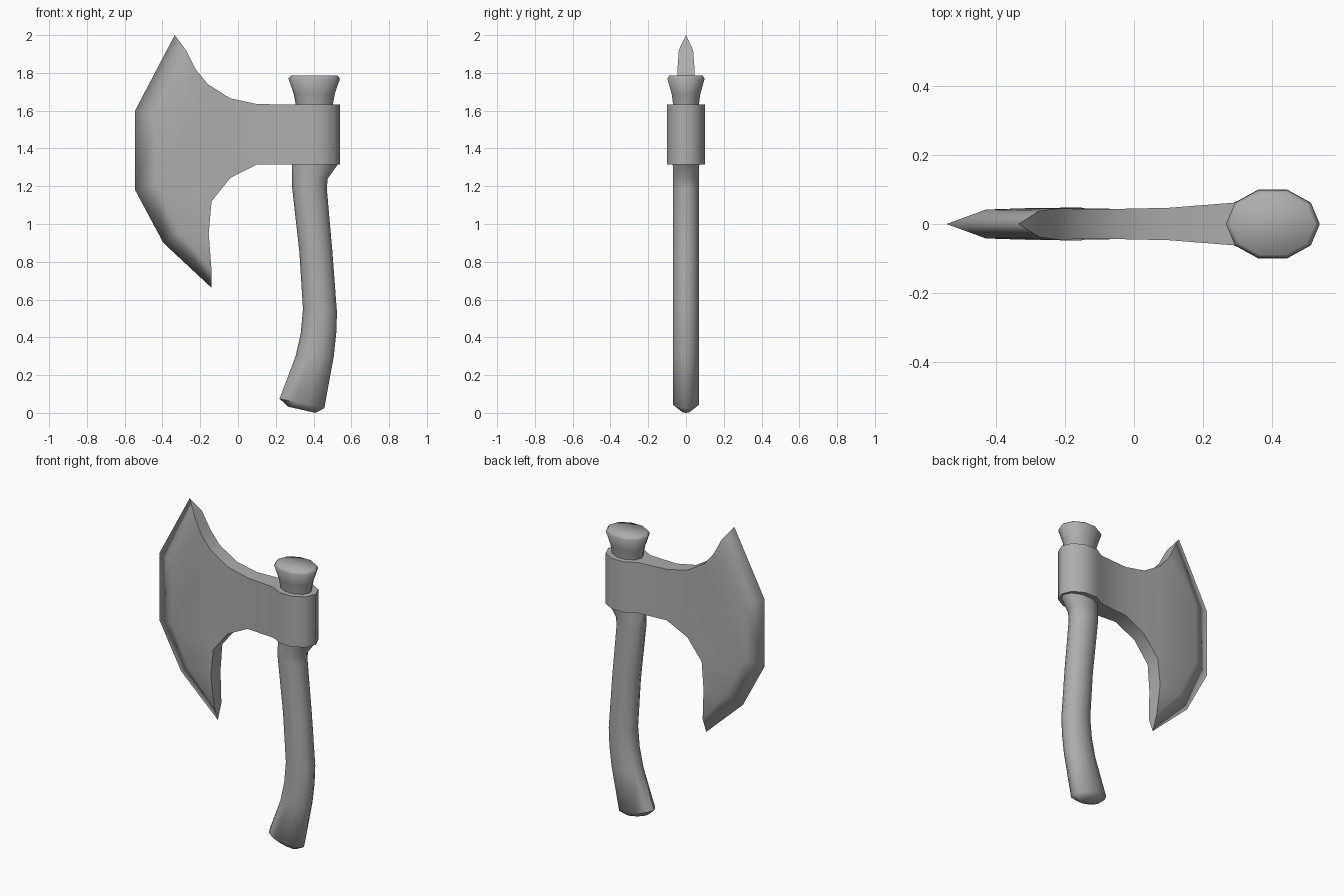
import bpy, bmesh
from math import cos, sin, tau, radians

if "Cube" in bpy.data.objects:
    bpy.data.objects.remove(bpy.data.objects["Cube"])

SIDES = 10
grey = bpy.data.materials.new("dark_grey")
grey.diffuse_color = (0.42, 0.42, 0.42, 1)
grey.use_nodes = True
grey.node_tree.nodes["Principled BSDF"].inputs["Base Color"].default_value = grey.diffuse_color


def finish(name, bm, angle, soft=()):
    """Smooth shading; edges over the angle stay sharp unless both ends are soft."""
    bmesh.ops.recalc_face_normals(bm, faces=bm.faces)
    for f in bm.faces:
        f.smooth = True
    for e in bm.edges:
        blunt = e.calc_face_angle(0) < radians(angle)
        e.smooth = blunt or all(v in soft for v in e.verts)
    mesh = bpy.data.meshes.new(name)
    bm.to_mesh(mesh)
    bm.free()
    mesh.materials.append(grey)
    obj = bpy.data.objects.new(name, mesh)
    bpy.context.collection.objects.link(obj)


def loft(name, rings, angle):
    """Rings are (left x, left z, right x, right z, y radius)."""
    bm = bmesh.new()
    loops = []
    for lx, lz, rx, rz, ry in rings:
        loop = []
        for i in range(SIDES):
            a = tau * i / SIDES
            t = (cos(a) + 1) / 2
            loop.append(bm.verts.new((lx + (rx - lx) * t, ry * sin(a), lz + (rz - lz) * t)))
        loops.append(loop)
    for a, b in zip(loops, loops[1:]):
        for i in range(SIDES):
            j = (i + 1) % SIDES
            bm.faces.new((a[i], a[j], b[j], b[i]))
    bm.faces.new(loops[0])
    bm.faces.new(loops[-1])
    finish(name, bm, angle)


# Curved handle with chamfered foot and a flare under the collar
loft("handle", [
    (0.265, 0.033, 0.410, 0.000, 0.030),
    (0.220, 0.075, 0.457, 0.025, 0.071),
    (0.305, 0.300, 0.507, 0.300, 0.071),
    (0.332, 0.420, 0.520, 0.420, 0.071),
    (0.344, 0.550, 0.524, 0.530, 0.071),
    (0.325, 0.850, 0.500, 0.850, 0.071),
    (0.287, 1.190, 0.470, 1.190, 0.071),
    (0.286, 1.240, 0.475, 1.240, 0.071),
    (0.286, 1.320, 0.528, 1.315, 0.074)], 50)

# Flared knob on top
loft("knob", [
    (0.308, 1.62, 0.500, 1.62, 0.070),
    (0.295, 1.69, 0.513, 1.69, 0.080),
    (0.267, 1.770, 0.540, 1.770, 0.104),
    (0.281, 1.785, 0.526, 1.785, 0.094)], 62)

# Axe head: collar running into the blade, upper and lower outlines (x, z, half thickness)
collar = [(0.514, .062), (0.445, .10), (0.361, .10), (0.292, .062)]
upper = [(x, 1.632, t) for x, t in collar] + [
    (0.10, 1.635, .047), (-0.04, 1.665, .044), (-0.16, 1.74, .044),
    (-0.225, 1.82, .045), (-0.275, 1.92, .038)]
lower = [(x, 1.315, t) for x, t in collar] + [
    (0.10, 1.315, .047), (-0.04, 1.245, .044), (-0.14, 1.12, .045),
    (-0.155, 0.95, .048), (-0.14, 0.755, .035)]
inner = [(-0.43, 1.58, .042), (-0.43, 1.21, .042), (-0.31, 0.96, .046)]
edge = [(-0.335, 2.0), (-0.545, 1.6), (-0.545, 1.18), (-0.395, 0.90), (-0.14, 0.662)]

bm = bmesh.new()
E = [bm.verts.new((x, 0, z)) for x, z in edge]
top, bottom = [bm.verts.new((0.54, 0, z)) for z in (1.632, 1.315)]
rims = []
for s in (-1, 1):
    U, L, I = [[bm.verts.new((x, s * t, z)) for x, z, t in pts]
               for pts in (upper, lower, inner)]
    # Collar wall and flat cheek
    bm.faces.new((top, U[0], L[0], bottom))
    for i in range(6):
        bm.faces.new((U[i], U[i + 1], L[i + 1], L[i]))
    bm.faces.new((U[6], U[7], I[0]))
    bm.faces.new((U[7], U[8], I[0]))
    bm.faces.new((U[6], I[0], I[1], L[6]))
    bm.faces.new((L[6], I[1], I[2], L[7]))
    bm.faces.new((L[7], I[2], L[8]))
    # Bevel to the cutting edge
    B = [U[8]] + I + [L[8]]
    for i in range(4):
        bm.faces.new((B[i], B[i + 1], E[i + 1], E[i]))
    rims.append((U, L))
# Rims joining both sides
for k, tip, end in ((0, E[0], top), (1, E[-1], bottom)):
    a, b = rims[0][k], rims[1][k]
    bm.faces.new((end, a[0], b[0]))
    for i in range(8):
        bm.faces.new((a[i], a[i + 1], b[i + 1], b[i]))
    bm.faces.new((a[8], tip, b[8]))
finish("axe_head", bm, 50, soft=set(E))
